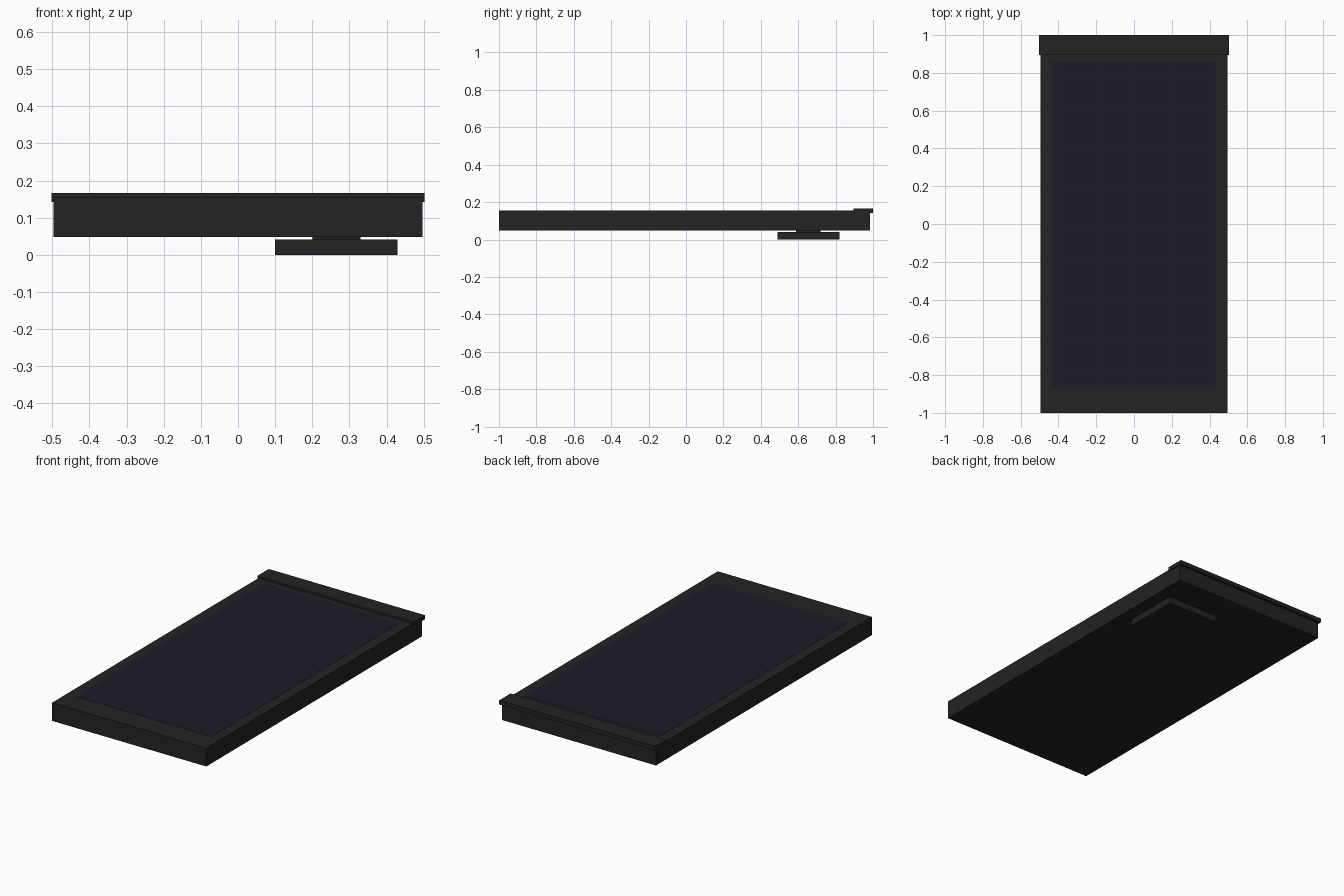
import bpy, bmesh
from mathutils import Vector

if "Cube" in bpy.data.objects:
    bpy.data.objects.remove(bpy.data.objects["Cube"])


def material(name, color):
    m = bpy.data.materials.new(name)
    m.diffuse_color = (*color, 1)
    m.use_nodes = True
    m.node_tree.nodes["Principled BSDF"].inputs["Base Color"].default_value = m.diffuse_color
    return m


def box(name, x, y, z, mat):
    """Flat-faced box spanning the given (low, high) ranges."""
    lo, hi = (Vector(c) for c in zip(x, y, z))
    centre, size = (lo + hi) / 2, hi - lo
    bm = bmesh.new()
    bmesh.ops.create_cube(bm, size=1)
    bmesh.ops.scale(bm, vec=size, verts=bm.verts)
    mesh = bpy.data.meshes.new(name)
    bm.to_mesh(mesh)
    bm.free()
    mesh.materials.append(mat)
    ob = bpy.data.objects.new(name, mesh)
    ob.location = centre
    bpy.context.collection.objects.link(ob)
    return ob


black = material("black_casing", (0.017, 0.017, 0.017))
navy = material("dark_blue_glass", (0.012, 0.011, 0.022))

# Main slab and the thin glass sheet set into its top
box("panel_body", (-0.496, 0.496), (-1.0, 0.985), (0.048, 0.154), black)
box("glass_sheet", (-0.435, 0.435), (-0.865, 0.86), (0.15, 0.155), navy)

# Raised cap strip overhanging the back edge
box("rear_cap", (-0.502, 0.502), (0.895, 1.0), (0.142, 0.166), black)

# Off-centre mount underneath: short neck and square foot
box("mount_neck", (0.20, 0.33), (0.588, 0.72), (0.035, 0.05), black)
box("mount_foot", (0.10, 0.43), (0.49, 0.82), (0.0, 0.041), black)
